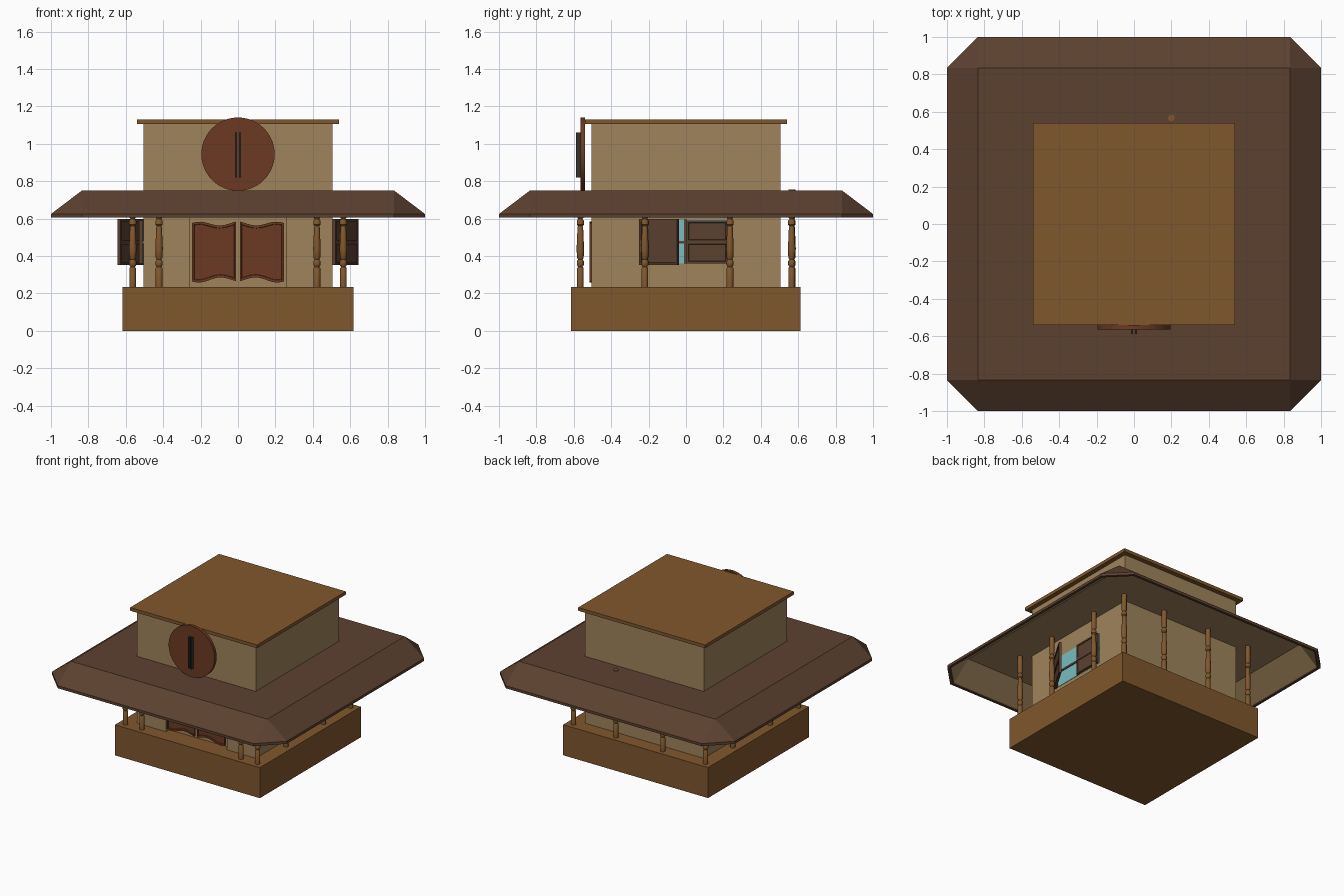
import bpy, bmesh, math
from mathutils import Matrix, Vector

cube = bpy.data.objects.get("Cube")
if cube:
    bpy.data.objects.remove(cube, do_unlink=True)


def material(name, *rgb):
    lin = [((c / 255 + 0.055) / 1.055) ** 2.4 for c in rgb] + [1]
    m = bpy.data.materials.new(name)
    m.use_nodes = True
    m.diffuse_color = lin
    m.node_tree.nodes["Principled BSDF"].inputs["Base Color"].default_value = lin
    return m


oak = material("oak_wood", 128, 87, 45)
tan = material("tan_plaster", 159, 132, 91)
dark = material("dark_wood", 92, 65, 48)
red = material("reddish_wood", 107, 58, 34)
glass = material("blue_glass", 120, 190, 192)
iron = material("dark_iron", 50, 50, 46)


def finish(name, bm, *mats, smooth=False):
    bmesh.ops.recalc_face_normals(bm, faces=bm.faces)
    me = bpy.data.meshes.new(name)
    bm.to_mesh(me)
    bm.free()
    for m in mats:
        me.materials.append(m)
    ob = bpy.data.objects.new(name, me)
    bpy.context.collection.objects.link(ob)
    if smooth:
        bpy.ops.object.select_all(action='DESELECT')
        ob.select_set(True)
        bpy.context.view_layer.objects.active = ob
        bpy.ops.object.shade_smooth_by_angle(angle=math.radians(40))
    return ob


def box_mesh(lo, hi):
    bm = bmesh.new()
    lo, hi = Vector(lo), Vector(hi)
    bmesh.ops.create_cube(bm, size=1, matrix=Matrix.Translation((lo + hi) / 2)
                          @ Matrix.Diagonal((*(hi - lo), 1)))
    return bm


def box(name, lo, hi, mat):
    return finish(name, box_mesh(lo, hi), mat)


def cut(bm, point, normal):
    bmesh.ops.bisect_plane(bm, geom=bm.verts[:] + bm.edges[:] + bm.faces[:],
                           plane_co=point, plane_no=normal)


# Porch base and flat top slab
box("porch_base", (-.617, -.615, 0), (.617, .613, .235), oak)
box("top_slab", (-.54, -.54, 1.105), (.54, .54, 1.13), oak)

# Walls with a recessed doorway
bm = box_mesh((-.505, -.505, .235), (.505, .505, 1.105))
for x in (-.26, .26):
    cut(bm, (x, 0, 0), (1, 0, 0))
cut(bm, (0, 0, .63), (0, 0, 1))
door_face = [f for f in bm.faces if f.normal.y < -.9
             and abs(f.calc_center_median().x) < .1 and f.calc_center_median().z < .63]
new = bmesh.ops.extrude_face_region(bm, geom=door_face)
bmesh.ops.delete(bm, geom=door_face, context='FACES_ONLY')
bmesh.ops.translate(bm, verts=[v for v in new['geom'] if isinstance(v, bmesh.types.BMVert)],
                    vec=(0, .04, 0))
finish("walls", bm, tan)

# Hollow porch roof: rings of (long half, short half, height), clipped at the corners
rings = [(.82, .82, .735), (.975, .82, .612), (.98, .825, .605), (1, .835, .605),
         (1, .835, .625), (.835, .835, .75)]
bm = bmesh.new()
loops = []
for a, b, z in rings:
    pts = [(a, -b), (a, b), (b, a), (-b, a), (-a, b), (-a, -b), (-b, -a), (b, -a)]
    loops.append([bm.verts.new((x, y, z)) for x, y in pts])
for i in range(len(loops) - 1):
    for k in range(8):
        n = (k + 1) % 8
        f = bm.faces.new((loops[i][k], loops[i][n], loops[i + 1][n], loops[i + 1][k]))
        f.material_index = 1 if i == 0 else 0
bm.faces.new(loops[0]).material_index = 1
bm.faces.new(loops[-1])
bmesh.ops.remove_doubles(bm, verts=bm.verts, dist=.0001)
finish("porch_roof", bm, dark, tan)

# Turned porch posts
PROFILE = [(.018, .235), (.018, .335), (.012, .342), (.019, .352), (.019, .372), (.012, .382),
           (.018, .392), (.02, .44), (.015, .555), (.012, .56), (.019, .568), (.019, .588),
           (.012, .598), (.018, .608)]


def post(name, x, y, top):
    bm = bmesh.new()
    sides, rows = 12, []
    for r, z in PROFILE + [(.018, top)]:
        rows.append([bm.verts.new((x + r * math.cos(math.tau * k / sides),
                                   y + r * math.sin(math.tau * k / sides), z))
                     for k in range(sides)])
    for p, q in zip(rows, rows[1:]):
        for k in range(sides):
            n = (k + 1) % sides
            bm.faces.new((p[k], p[n], q[n], q[k]))
    bm.faces.new(rows[0])
    bm.faces.new(rows[-1])
    finish(name, bm, oak, smooth=True)


for side, s in (("left", 1), ("right", -1)):
    post(f"{side}_front_corner_post", s * .563, -.565, .74)
    post(f"{side}_back_corner_post", s * .563, .565, .74)
    post(f"{side}_entrance_post", s * .422, -.565, .74)
    post(f"{side}_side_front_post", s * .563, -.22, .74)
    post(f"{side}_side_back_post", s * .563, .235, .74)
    post(f"{side}_back_post", s * .2, .567, .755 if s > 0 else .74)


# Swinging doors with scalloped tops and bottoms
def door(name, s):
    bm = bmesh.new()
    steps = 16
    top, low = [], []
    for i in range(steps + 1):
        t = i / steps
        x = s * (.245 - .233 * t)
        wave = math.cos(math.tau * (t * 1.05 - .17))
        top.append((x, .572 + .011 * wave + .004 * t))
        low.append((x, .27 - .012 * wave + .006 * t))
    outline = top + low[::-1]
    face = bm.faces.new([bm.verts.new((x, -.497, z)) for x, z in outline])
    new = bmesh.ops.extrude_face_region(bm, geom=[face])['geom']
    bmesh.ops.translate(bm, verts=[v for v in new if isinstance(v, bmesh.types.BMVert)],
                        vec=(0, -.018, 0))
    bmesh.ops.recalc_face_normals(bm, faces=bm.faces)
    front = [f for f in bm.faces if f.normal.y < -.9]
    bmesh.ops.inset_region(bm, faces=front, thickness=.013, depth=0)
    bmesh.ops.inset_region(bm, faces=front, thickness=.002, depth=-.005)
    finish(name, bm, red)


door("left_door", 1)
door("right_door", -1)


# Shutter in local space: hinge at the origin, width along y, outside facing +x
def shutter(name, width, low, high, matrix):
    bm = box_mesh((0, 0, low), (.018, width, high))
    cut(bm, (0, 0, (low + high) / 2), (0, 0, 1))
    panels = [f for f in bm.faces if abs(f.normal.x) > .9]
    bmesh.ops.inset_individual(bm, faces=panels, thickness=.016, depth=0)
    bmesh.ops.inset_individual(bm, faces=panels, thickness=.002, depth=-.005)
    bm.transform(matrix)
    finish(name, bm, dark)


# Side windows, the right one turned half round from the left one
for side, angle in (("left", 0), ("right", math.pi)):
    turn = Matrix.Rotation(angle, 4, 'Z')
    parts = [box(f"{side}_window_glass", (.5, -.225, .36), (.508, .225, .595), glass),
             box(f"{side}_window_rail", (.505, -.225, .466), (.514, .225, .48), dark),
             box(f"{side}_window_mullion", (.505, -.01, .36), (.514, .006, .595), dark),
             box(f"{side}_window_stile", (.505, -.235, .36), (.514, -.22, .595), dark)]
    for ob in parts:
        ob.data.transform(turn)
    shutter(f"{side}_closed_shutter", .222, .36, .59,
            turn @ Matrix.Translation((.51, .003, 0)))
    swing = Matrix.Rotation(-math.radians(31), 4, 'Z')
    shutter(f"{side}_open_shutter", .238, .352, .597,
            turn @ Matrix.Translation((.506, -.242, 0)) @ swing)

# Round sign board with raised iron bars
bm = bmesh.new()
bmesh.ops.create_cone(bm, cap_ends=True, segments=48, radius1=.196, radius2=.196, depth=.024,
                      matrix=Matrix.Translation((0, -.552, .945))
                      @ Matrix.Rotation(math.pi / 2, 4, 'X'))
finish("round_sign", bm, red, smooth=True)
for side, s in (("left", 1), ("right", -1)):
    box(f"{side}_sign_bar", (s * .011 - .005, -.588, .82), (s * .011 + .005, -.56, 1.06), iron)
